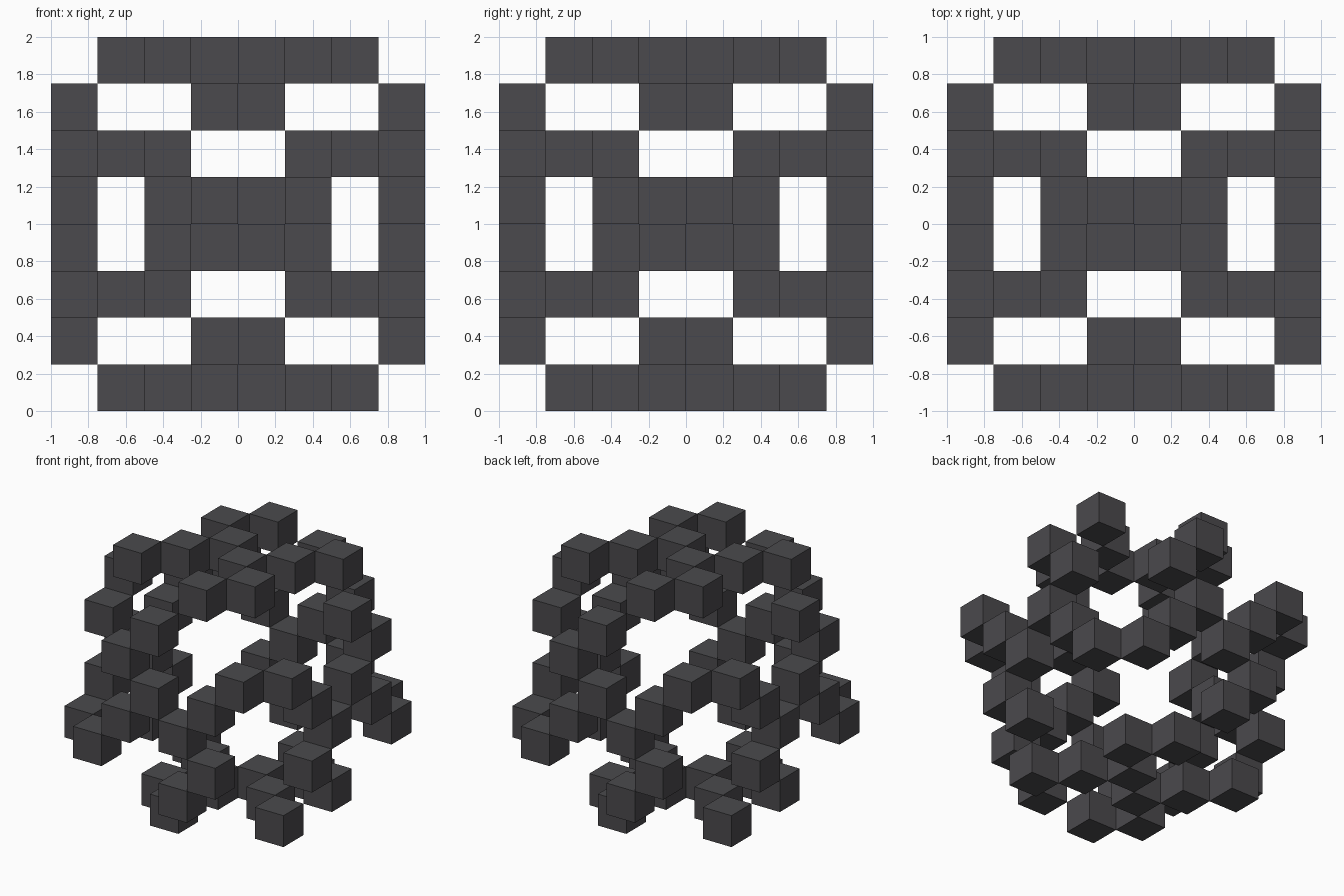
import bpy
import bmesh
from itertools import product
from mathutils import Matrix, Vector

cube = bpy.data.objects.get("Cube")
if cube:
    bpy.data.objects.remove(cube, do_unlink=True)

SIZE = 0.25  # edge of one block

# Single dark grey material
grey = bpy.data.materials.new("dark_grey")
grey.use_nodes = True
colour = (0.07, 0.068, 0.074, 1)
grey.diffuse_color = colour
grey.node_tree.nodes["Principled BSDF"].inputs["Base Color"].default_value = colour

# Blocks of one panel quadrant: (across, up, handedness)
PATTERN = [(0, 0, 1), (1, 0, -1), (1, 1, 1), (2, 1, -1), (0, 2, 1)]


def panel(name, axis, side):
    """Open panel of separate blocks on one side of the hollow cube."""
    across, up = [a for a in range(3) if a != axis]
    flip = -1 if axis == 2 else 1
    bm = bmesh.new()
    for (a, b, hand), sa, sb in product(PATTERN, (-1, 1), (-1, 1)):
        # Only every second mirrored block exists, alternating like a chequerboard
        if sa * sb * side != hand * flip:
            continue
        centre = Vector()
        centre[axis] = side * 3.5
        centre[across] = sa * (a + 0.5)
        centre[up] = sb * (b + 0.5)
        centre = centre * SIZE + Vector((0, 0, 1))
        bmesh.ops.create_cube(bm, size=SIZE, matrix=Matrix.Translation(centre))
    mesh = bpy.data.meshes.new(name)
    bm.to_mesh(mesh)
    bm.free()
    mesh.materials.append(grey)
    bpy.context.collection.objects.link(bpy.data.objects.new(name, mesh))


# Six panels around the hollow core
panel("left_panel", 0, 1)
panel("right_panel", 0, -1)
panel("back_panel", 1, 1)
panel("front_panel", 1, -1)
panel("top_panel", 2, 1)
panel("bottom_panel", 2, -1)
